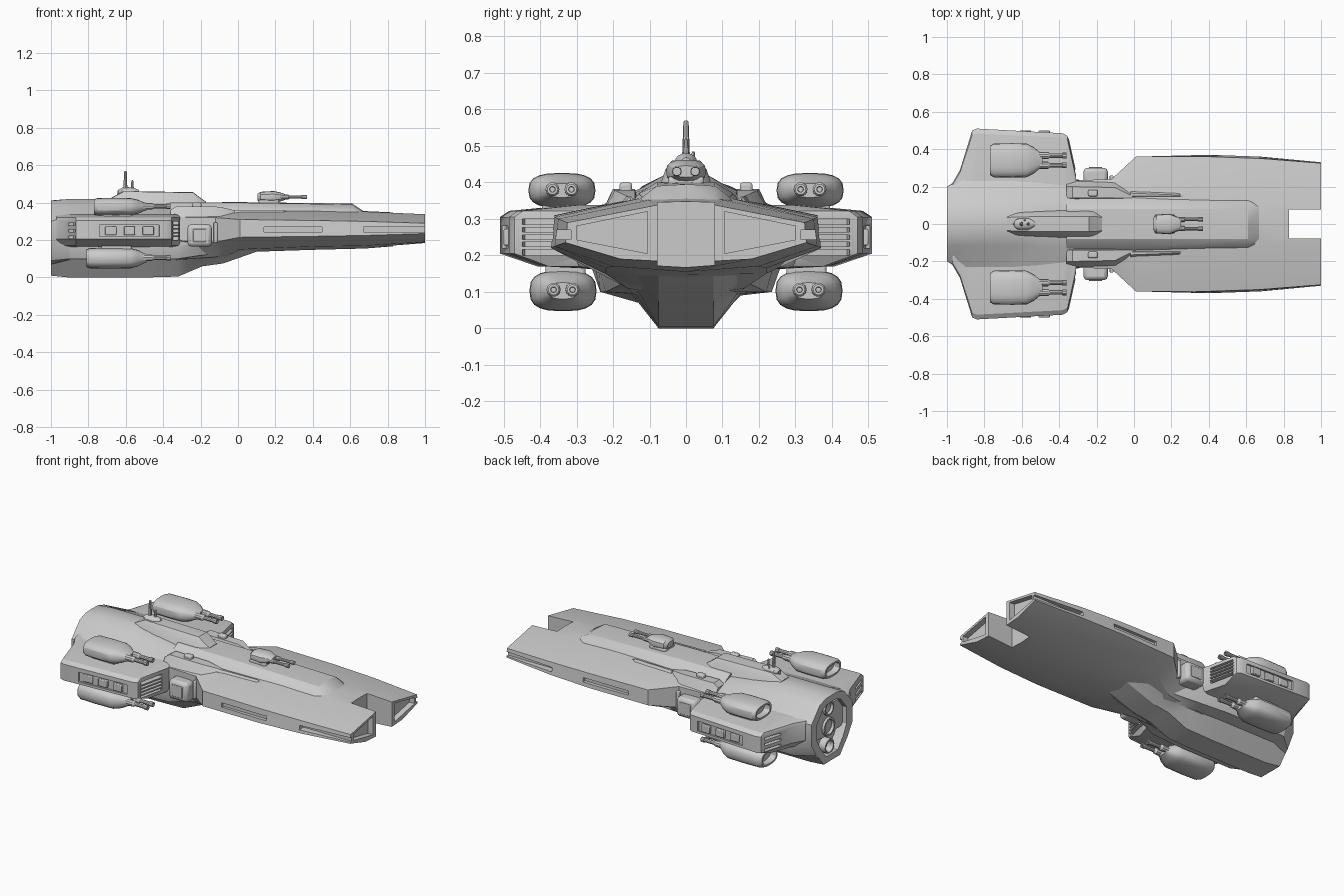
import bpy, bmesh, math
from mathutils import Matrix, Vector


def loft(name, loops):
    """Skin a list of equal-length point loops and cap both ends."""
    bm = bmesh.new()
    rings = [[bm.verts.new(p) for p in loop] for loop in loops]
    n = len(rings[0])
    for a, b in zip(rings, rings[1:]):
        for i in range(n):
            bm.faces.new((a[i], a[(i + 1) % n], b[(i + 1) % n], b[i]))
    bm.faces.new(rings[0])
    bm.faces.new(rings[-1])
    bmesh.ops.recalc_face_normals(bm, faces=bm.faces)
    me = bpy.data.meshes.new(name)
    bm.to_mesh(me)
    bm.free()
    ob = bpy.data.objects.new(name, me)
    bpy.context.collection.objects.link(ob)
    return ob


def sym(x, half):
    """Mirror a half profile (top centre to bottom centre) at station x."""
    return [(x, y, z) for y, z in half] + [(x, -y, z) for y, z in half[-2:0:-1]]


def box(name, c, d, rot=0, bevel=0):
    x, y, z = (v / 2 for v in d)
    ob = loft(name, [[(sx * x, -y, -z), (sx * x, y, -z), (sx * x, y, z), (sx * x, -y, z)] for sx in (-1, 1)])
    ob.data.transform(Matrix.Translation(c) @ Matrix.Rotation(rot, 4, 'Z'))
    if bevel:
        m = ob.modifiers.new("bevel", 'BEVEL')
        m.width = bevel
        m.segments = 2
    return ob


def tube(name, stations, y, z, flat=1, n=16, power=1.0):
    """Round body along x; stations are (x, half width, half height)."""
    def p(v):
        return math.copysign(abs(v) ** power, v)
    loops = []
    for x, w, h in stations:
        loops.append([(x, y + w * p(math.cos(2 * math.pi * i / n)), z + h * p(math.sin(2 * math.pi * i / n)))
                      for i in range(n)])
    return loft(name, loops)


def cut(ob, cutters):
    for c in cutters:
        m = ob.modifiers.new("cut", 'BOOLEAN')
        m.operation = 'DIFFERENCE'
        m.solver = 'EXACT'
        m.object = c
    me = bpy.data.meshes.new_from_object(ob.evaluated_get(bpy.context.evaluated_depsgraph_get()))
    ob.modifiers.clear()
    ob.data = me
    for c in cutters:
        bpy.data.objects.remove(c)


# forward hull with neck
hull = loft("forward_hull", [
    sym(-0.40, [(0, .36), (.12, .36), (.23, .32), (.23, .20), (.14, .09), (0, .07)]),
    sym(-0.12, [(0, .36), (.12, .36), (.24, .32), (.24, .19), (.16, .11), (0, .08)]),
    sym(0.01, [(0, .365), (.12, .36), (.36, .31), (.36, .215), (.22, .15), (0, .135)]),
    sym(0.40, [(0, .365), (.11, .36), (.36, .305), (.37, .22), (.22, .165), (0, .148)]),
    sym(0.68, [(0, .355), (.10, .352), (.35, .30), (.36, .225), (.20, .17), (0, .155)]),
    sym(1.00, [(0, .34), (.08, .338), (.325, .29), (.33, .235), (.18, .19), (0, .18)])])
cutters = [box("slot", (.94, 0, .25), (.22, .155, .4))]
for s in (1, -1):
    cutters += [box("c", (.295, s * .385, .257), (.31, .08, .026)),
                box("c", (.85, s * .36, .257), (.36, .09, .026)),
                loft("c", [[(x, s * y, z) for y, z in ((.105, .32), (.30, .28), (.30, .243), (.105, .205))]
                           for x in (.965, 1.03)])]
cut(hull, cutters)

# raised spine and shoulder ridges
loft("dorsal_spine", [
    sym(-0.36, [(0, .40), (.08, .40), (.13, .37), (.15, .33), (0, .33)]),
    sym(0.0, [(0, .403), (.08, .40), (.13, .37), (.16, .33), (0, .33)]),
    sym(0.61, [(0, .395), (.08, .39), (.12, .36), (.14, .32), (0, .32)]),
    sym(0.67, [(0, .355), (.08, .352), (.10, .345), (.12, .32), (0, .32)])])
for s in (1, -1):
    def ridge(x, a, b, top):
        return [(x, s * a, .31), (x, s * (a + .02), top), (x, s * (b - .035), top), (x, s * b, .31)]
    loft("shoulder_ridge", [ridge(-.36, .12, .235, .36), ridge(-.33, .12, .235, .382),
                            ridge(-.1, .12, .23, .378), ridge(0, .12, .18, .355)])
    loft("deck_strip", [ridge(-.02, .13, .20, .362), ridge(.24, .13, .19, .362), ridge(.28, .13, .16, .345)])
    box("sensor_block", (-.22, s * .165, .385), (.05, .035, .03), 0, .008)
    # neck side pod
    pod = box("neck_pod", (-.205, s * .25, .225), (.13, .10, .12), 0, .02)
    box("neck_pod_panel", (-.205, s * .30, .225), (.07, .012, .07), 0, .004)
    box("neck_rib", (-.12, s * .235, .24), (.02, .05, .11), 0, .005)

# keel and engine core, rear end recessed
back = [(0, .412), (.06, .41), (.12, .39), (.20, .30), (.20, .17), (.15, .09), (.08, .01), (0, .01)]
inner = [(y * .72, .21 + (z - .21) * .8) for y, z in back]
mid = [(0, .42), (.06, .42), (.115, .388), (.25, .33), (.26, .17), (.235, .1), (.15, .095), (.075, 0), (0, 0)]
back.insert(6, (.13, .07))
inner.insert(6, (.094, .098))
loft("engine_core", [
    sym(-.94, inner), sym(-1.0, inner), sym(-1.0, back),
    sym(-.90, mid), sym(-.65, mid),
    sym(-.50, [(0, .40), (.06, .40), (.12, .38), (.24, .33), (.25, .17), (.235, .1), (.15, .095), (.075, 0), (0, 0)]),
    sym(-.32, [(0, .38), (.06, .38), (.12, .37), (.22, .33), (.24, .17), (.22, .1), (.14, .095), (.075, 0.005), (0, 0.005)]),
    sym(-.19, [(0, .36), (.06, .36), (.11, .35), (.18, .32), (.22, .19), (.18, .12), (.13, .1), (.075, .06), (0, .06)]),
    sym(-.08, [(0, .35), (.06, .35), (.11, .34), (.16, .32), (.18, .2), (.16, .13), (.12, .11), (.075, .075), (0, .075)]),
    sym(.12, [(0, .34), (.06, .34), (.1, .33), (.12, .31), (.13, .2), (.12, .17), (.11, .16), (.075, .145), (0, .145)])])
for z, r in ((.09, .045), (.21, .055), (.325, .045)):
    tube("engine_nozzle", [(-.95, r * .6, r * .6), (-.985, r * .8, r * .8), (-.985, r, r), (-.92, r, r)], 0, z)

# wide stern wings with front intakes and side grooves


def wing(x, w):
    return sym(x, [(0, .34), (.62 * w, .338), (.95 * w, .322), (w, .305), (w, .205), (.8 * w, .17), (0, .15)])


wings = loft("stern_wings", [wing(-.97, .22), wing(-.93, .29), wing(-.865, .50), wing(-.84, .51),
                             wing(-.38, .485), wing(-.355, .47), wing(-.31, .26)])
cutters = []
for s in (1, -1):
    cutters.append(box("c", (-.335, s * .37, .25), (.06, .16, .10), s * .22))
    cutters.append(box("c", (-.58, s * .51, .25), (.32, .05, .06), s * -.05))
    for z in (.215, .25, .285):
        cutters.append(box("c", (-.885, s * .42, z), (.05, .12, .014), s * -.3))
cut(wings, cutters)
for s in (1, -1):
    for z in (.22, .24, .26, .28):
        box("intake_slat", (-.347, s * .37, z), (.035, .17, .008), s * .22)
    for x in (-.68, -.58, -.48):
        box("wing_side_panel", (x, s * .49, .25), (.06, .02, .045), 0, .004)

# bridge superstructure


def deck(x, w, top):
    return sym(x, [(0, top), (w * .7, top - .002), (w, top - .025), (w * 1.35, .37), (0, .35)])


loft("bridge", [deck(-.68, .05, .425), deck(-.61, .055, .462), deck(-.24, .058, .456),
                deck(-.20, .056, .425), deck(-.17, .05, .405)])
tube("bridge_dome", [(-.64, .015, .01), (-.62, .03, .022), (-.56, .03, .022), (-.53, .012, .01)], 0, .458)

# antenna masts
for x, y, r, top in ((-.602, 0, .008, .57), (-.565, 0, .006, .52), (-.64, .0, .005, .465), (-.585, .02, .005, .485)):
    def ring(z, k):
        return [(x + k * r * math.cos(a * math.pi / 4), y + k * r * math.sin(a * math.pi / 4), z) for a in range(8)]
    loft("antenna", [ring(.42, 1.6), ring(.48 if top > .5 else .44, 1.3), ring(top - .005, .9), ring(top, .5)])

# four twin-gun pods


def gun(name, x0, y, z, h):
    tube(name + "_pod", [(x0 + .04, .065, h * .6), (x0, .065, h * .65), (x0, .078, h * .85),
                         (x0 + .02, .09, h * .97), (x0 + .12, .092, h), (-.575, .09, h * .97),
                         (-.535, .07, h * .78), (-.505, .045, h * .5), (-.49, .04, h * .4)],
         y, z, n=20, power=.72)
    for d in (-.026, .026):
        tube(name + "_barrel", [(-.52, .02, .02), (-.46, .019, .019), (-.45, .012, .012), (-.385, .012, .012),
                                (-.383, .015, .015), (-.362, .015, .015), (-.362, .008, .008), (-.38, .007, .007)],
             y + d, z + .003, n=10)


for s in (1, -1):
    gun("upper_gun", -.77, s * .34, .378, .048)
    gun("lower_gun", -.81, s * .337, .103, .056)
    box("upper_gun_mount", (-.65, s * .34, .335), (.16, .11, .03), 0, .008)
    box("lower_gun_mount", (-.65, s * .33, .16), (.16, .11, .04), 0, .008)

# forward dorsal turret
tube("dorsal_turret", [(.105, .03, .018), (.12, .05, .028), (.19, .055, .032), (.22, .042, .026), (.25, .03, .016)],
     0, .43, n=16, power=.75)
box("turret_base", (.165, 0, .402), (.11, .10, .03), 0, .01)
for d in (-.025, .025):
    tube("turret_barrel", [(.22, .014, .014), (.27, .013, .013), (.275, .009, .009), (.34, .009, .009),
                           (.342, .012, .012), (.368, .012, .012)], d, .43, n=10)

# smooth shading with crisp edges
bpy.ops.object.select_all(action='DESELECT')
for ob in bpy.context.scene.objects:
    ob.select_set(True)
    bpy.context.view_layer.objects.active = ob
bpy.ops.object.shade_smooth_by_angle(angle=math.radians(28))
